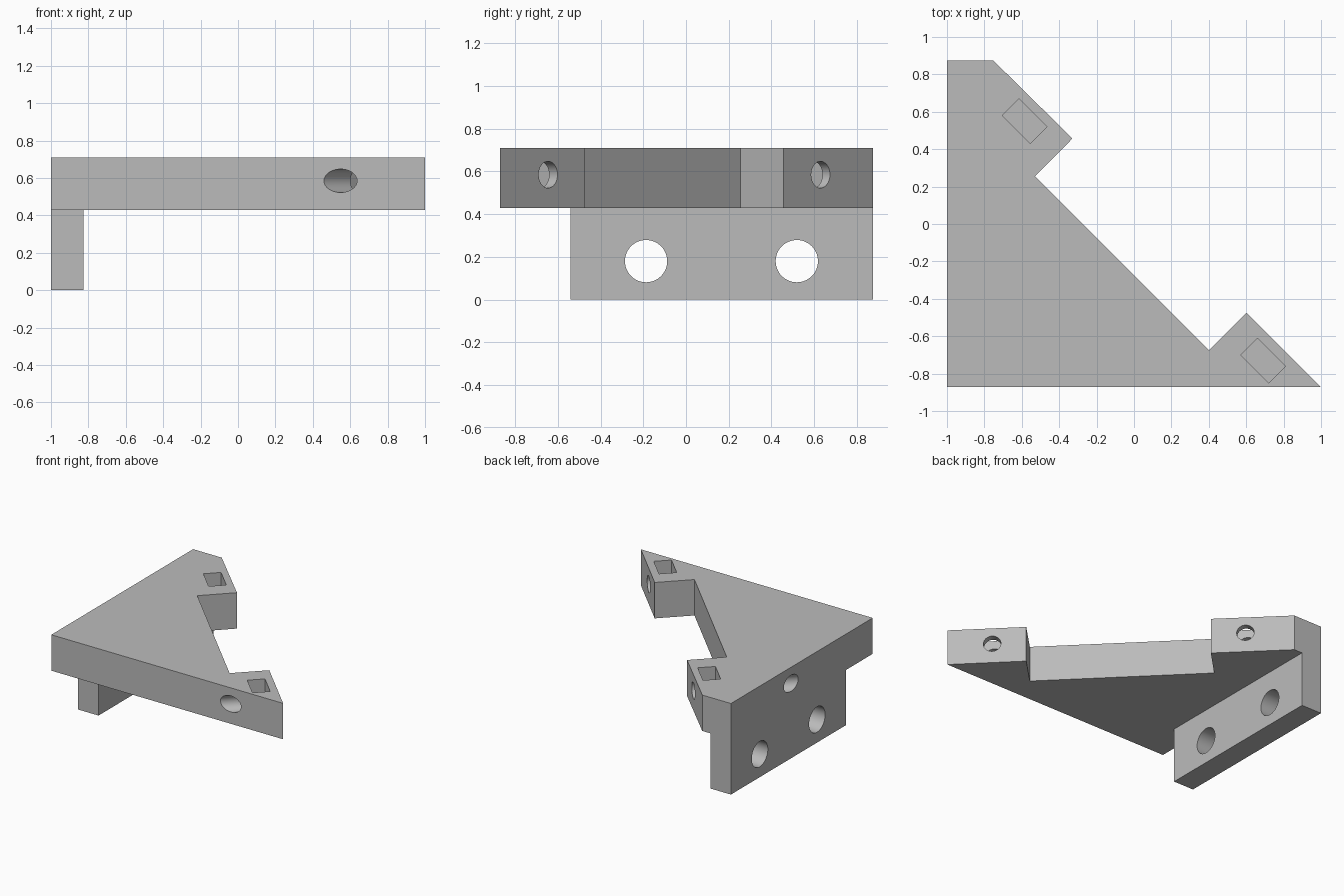
import bpy
import bmesh
import math
from mathutils import Matrix, Vector

if "Cube" in bpy.data.objects:
    bpy.data.objects.remove(bpy.data.objects["Cube"], do_unlink=True)

PLATE_BOTTOM, PLATE_TOP = 0.43, 0.71
BORE_Z = 0.585

grey = bpy.data.materials.new("plain_grey")
grey.use_nodes = True
grey.diffuse_color = (0.5, 0.5, 0.5, 1)
grey.node_tree.nodes["Principled BSDF"].inputs["Base Color"].default_value = (0.5, 0.5, 0.5, 1)


def add_object(name, bm):
    bmesh.ops.recalc_face_normals(bm, faces=bm.faces)
    mesh = bpy.data.meshes.new(name)
    bm.to_mesh(mesh)
    bm.free()
    mesh.materials.append(grey)
    obj = bpy.data.objects.new(name, mesh)
    bpy.context.collection.objects.link(obj)
    return obj


def prism(name, outline, bottom, top):
    """Extrude a flat outline upwards."""
    bm = bmesh.new()
    face = bm.faces.new([bm.verts.new((x, y, bottom)) for x, y in outline])
    grown = bmesh.ops.extrude_face_region(bm, geom=[face])["geom"]
    verts = [v for v in grown if isinstance(v, bmesh.types.BMVert)]
    bmesh.ops.translate(bm, verts=verts, vec=(0, 0, top - bottom))
    return add_object(name, bm)


def bore(name, centre, direction, radius, length):
    """Round cutter along a direction."""
    turn = Vector(direction).to_track_quat("Z", "Y").to_matrix().to_4x4()
    bm = bmesh.new()
    bmesh.ops.create_cone(bm, cap_ends=True, segments=64, radius1=radius, radius2=radius,
                          depth=length, matrix=Matrix.Translation(centre) @ turn)
    return add_object(name, bm)


def pocket(name, x, y):
    """Slanted nut pocket open at the top of the plate."""
    floor, roof = 0.48, 0.9
    place = Matrix.Translation((x, y, (floor + roof) / 2)) @ Matrix.Rotation(math.radians(45), 4, "Z")
    bm = bmesh.new()
    bmesh.ops.create_cube(bm, size=1, matrix=place @ Matrix.Diagonal((0.127, 0.212, roof - floor, 1)))
    return add_object(name, bm)


def cut(target, cutters):
    for cutter in cutters:
        cutter.hide_render = True
        mod = target.modifiers.new("cut", "BOOLEAN")
        mod.operation = "DIFFERENCE"
        mod.solver = "EXACT"
        mod.object = cutter
    # Bake the cuts and discard the cutters
    graph = bpy.context.evaluated_depsgraph_get()
    mesh = bpy.data.meshes.new_from_object(target.evaluated_get(graph))
    target.modifiers.clear()
    target.data = mesh
    for cutter in cutters:
        bpy.data.objects.remove(cutter, do_unlink=True)
    bpy.ops.object.select_all(action="DESELECT")
    target.select_set(True)
    bpy.context.view_layer.objects.active = target
    bpy.ops.object.shade_smooth_by_angle(angle=math.radians(30))


# Triangular plate with a notched diagonal edge
plate = prism("corner_plate", [
    (-1, -0.872), (1, -0.872), (0.602, -0.474), (0.4, -0.675),
    (-0.53, 0.255), (-0.329, 0.457), (-0.753, 0.875), (-1, 0.875),
], PLATE_BOTTOM, PLATE_TOP)

# Diagonal screw bores, each crossing a nut pocket
cutters = []
for side, x, y in (("right", 0.69, -0.73), ("back", -0.585, 0.55)):
    cutters.append(bore(side + "_bore", (x, y, BORE_Z), (1, 1, 0), 0.0625, 2))
    cutters.append(pocket(side + "_pocket", x, y))
cut(plate, cutters)

# Hanging flange with two mounting holes
flange = prism("mounting_flange", [(-1, -0.54), (-0.825, -0.54), (-0.825, 0.875), (-1, 0.875)],
               0, PLATE_BOTTOM)
cut(flange, [bore("flange_bore", (-0.91, y, 0.18), (1, 0, 0), 0.099, 0.5) for y in (-0.187, 0.519)])
